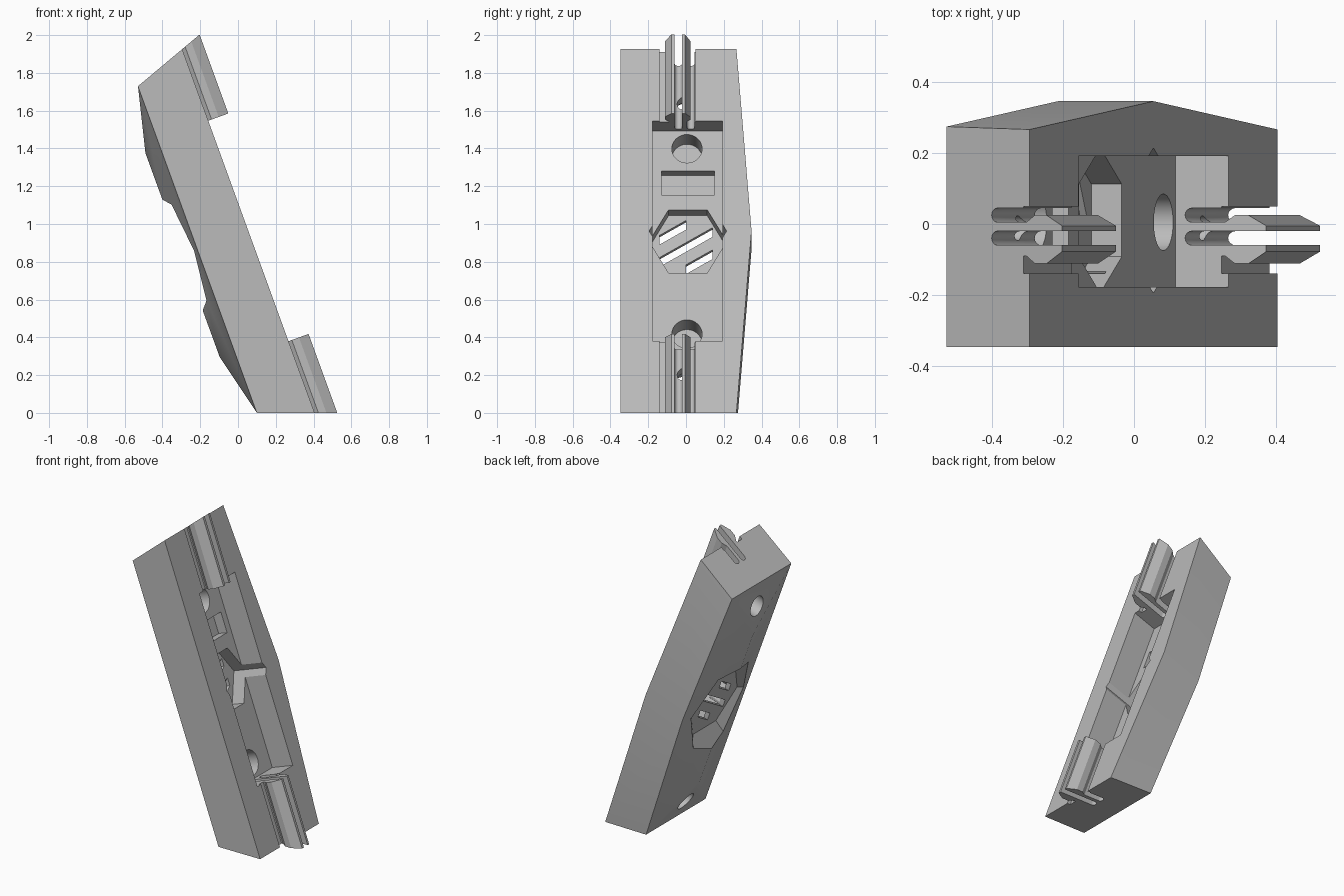
import bpy, bmesh, math
from mathutils import Matrix

if "Cube" in bpy.data.objects:
    bpy.data.objects.remove(bpy.data.objects["Cube"])

# Local frame: x = depth (d), y = width, z = length from the middle (t); leaned 20 degrees at the end.
LEAN = Matrix.Rotation(math.radians(-20), 4, 'Y') @ Matrix.Translation((0, 0, 0.886))
HALF = 0.886      # half length at depth zero
SLOPE = 0.364     # end cut: half length grows with depth
FACE = 0.381      # depth of the mounting face

grey = bpy.data.materials.new("grey_plastic")
grey.diffuse_color = (0.5, 0.5, 0.5, 1)
grey.use_nodes = True
grey.node_tree.nodes["Principled BSDF"].inputs["Base Color"].default_value = grey.diffuse_color


def finish(name, bm):
    bmesh.ops.recalc_face_normals(bm, faces=bm.faces)
    me = bpy.data.meshes.new(name)
    bm.to_mesh(me)
    bm.free()
    me.materials.append(grey)
    ob = bpy.data.objects.new(name, me)
    bpy.context.collection.objects.link(ob)
    return ob


def loft(name, a, b):
    """Solid between two rings with equal point counts."""
    bm = bmesh.new()
    va = [bm.verts.new(p) for p in a]
    vb = [bm.verts.new(p) for p in b]
    n = len(va)
    bm.faces.new(va)
    bm.faces.new(vb[::-1])
    for i in range(n):
        j = (i + 1) % n
        bm.faces.new((va[i], vb[i], vb[j], va[j]))
    return finish(name, bm)


def through(name, pts, d0, d1):
    """Outline in (y, t) pushed along the depth."""
    return loft(name, [(d0, y, t) for y, t in pts], [(d1, y, t) for y, t in pts])


def along(name, pts, t0, t1):
    """Outline in (y, d) pushed along the length."""
    return loft(name, [(d, y, t0) for y, d in pts], [(d, y, t1) for y, d in pts])


def ring(r, n, y=0.0, t=0.0):
    return [(y + r * math.cos(2 * math.pi * i / n), t + r * math.sin(2 * math.pi * i / n))
            for i in range(n)]


def rect(y0, y1, t0, t1):
    return [(y0, t0), (y1, t0), (y1, t1), (y0, t1)]


# Body: slanted bar with a bowed side and a hipped ridge on the rear
bm = bmesh.new()
for s in (-1, 1):
    for d in (0.094, FACE):
        t = HALF + SLOPE * d
        bm.verts.new((d, -0.347, s * t))
        bm.verts.new((d, 0.347 - 0.078 * t, s * t))
    bm.verts.new((0.01, 0.0, s * 0.574))
for d in (0.094, FACE):
    bm.verts.new((d, 0.347, 0))
bmesh.ops.convex_hull(bm, input=bm.verts)
bmesh.ops.dissolve_limit(bm, angle_limit=0.002, verts=bm.verts, edges=bm.edges)
body = finish("body", bm)

cutters = []
# Long pocket, inner hexagon and shallow rectangular recess
cutters.append(through("pocket_cut", rect(-0.178, 0.192, -0.621, 0.621), 0.221, 0.6))
cutters.append(through("hexagon_cut", ring(0.205, 6, 0.01), 0.13, 0.65))
cutters.append(through("label_recess_cut", rect(-0.13, 0.15, 0.262, 0.395), 0.155, 0.3))


# Rear hexagonal recess with sloping walls
def rear_ring(d):
    r = (0.31 - (d - 0.012) * 1.15) / math.cos(math.pi / 6)
    return [(d, y, t) for y, t in ring(r, 6, 0.005)]


cutters.append(loft("rear_hexagon_cut", rear_ring(-0.05), rear_ring(0.1)))

# Slanted vents
for y0, y1, mid in ((-0.14, 0.0, 0.083), (-0.14, 0.14, 0.0), (0.0, 0.14, -0.083)):
    rise = 0.3 * (y1 - y0)
    cutters.append(through("vent_cut", [(y0, mid - rise - 0.026), (y1, mid + rise - 0.026),
                                        (y1, mid + rise + 0.026), (y0, mid - rise + 0.026)], 0.05, 0.2))


# Rounded slot outline in (y, d)
def slot(y0, y1, floor):
    r, c = (y1 - y0) / 2, (y0 + y1) / 2
    arc = [(c - r * math.cos(math.pi * i / 8), floor + r - r * math.sin(math.pi * i / 8))
           for i in range(9)]
    return arc + [(y1, 0.6), (y0, 0.6)]


for s in (-1, 1):
    # Blind round holes, screw holes and their counterbores
    cutters.append(through("blind_hole_cut", ring(0.08, 32, 0.005, s * 0.522), 0.07, 0.3))
    cutters.append(through("screw_hole_cut", ring(0.035, 24, -0.012, s * 0.763), 0.1, 0.35))
    cutters.append(through("counterbore_cut", ring(0.065, 32, -0.012, s * 0.763), -0.1, 0.17))
    # Clip groove and flex slots
    cutters.append(along("groove_cut", [(-0.14, 0.36), (0.05, 0.36), (0.05, 0.6), (-0.14, 0.6)],
                         s * 0.6, s * 1.3))
    for y0, y1 in ((0.005, 0.045), (-0.06, -0.02)):
        cutters.append(along("flex_slot_cut", slot(y0, y1, 0.25), s * 0.6, s * 1.3))

bpy.context.view_layer.objects.active = body
for c in cutters:
    m = body.modifiers.new("cut", 'BOOLEAN')
    m.operation, m.solver, m.object = 'DIFFERENCE', 'EXACT', c
    bpy.ops.object.modifier_apply(modifier=m.name)
    bpy.data.objects.remove(c)

# Barbed clip fins at both ends, trimmed to the slanted end faces
fin_a = [(-0.02, 0.355), (0.005, 0.355), (0.005, 0.37), (0.025, 0.40),
         (0.025, 0.44), (-0.005, 0.494), (-0.02, 0.494)]
fin_b = [(-0.06, 0.355), (-0.09, 0.355), (-0.09, 0.37), (-0.112, 0.40),
         (-0.112, 0.44), (-0.078, 0.494), (-0.06, 0.494)]
parts = [body]
for s, end in ((-1, "lower"), (1, "upper")):
    for pts, side in ((fin_a, "back"), (fin_b, "front")):
        parts.append(loft(f"{end}_{side}_clip", [(d, y, s * 0.621) for y, d in pts],
                          [(d, y, s * (HALF + SLOPE * d)) for y, d in pts]))

# Lean everything and shade
for ob in parts:
    ob.data.transform(LEAN)
    ob.select_set(True)
bpy.context.view_layer.objects.active = body
bpy.ops.object.shade_smooth_by_angle(angle=math.radians(25))
